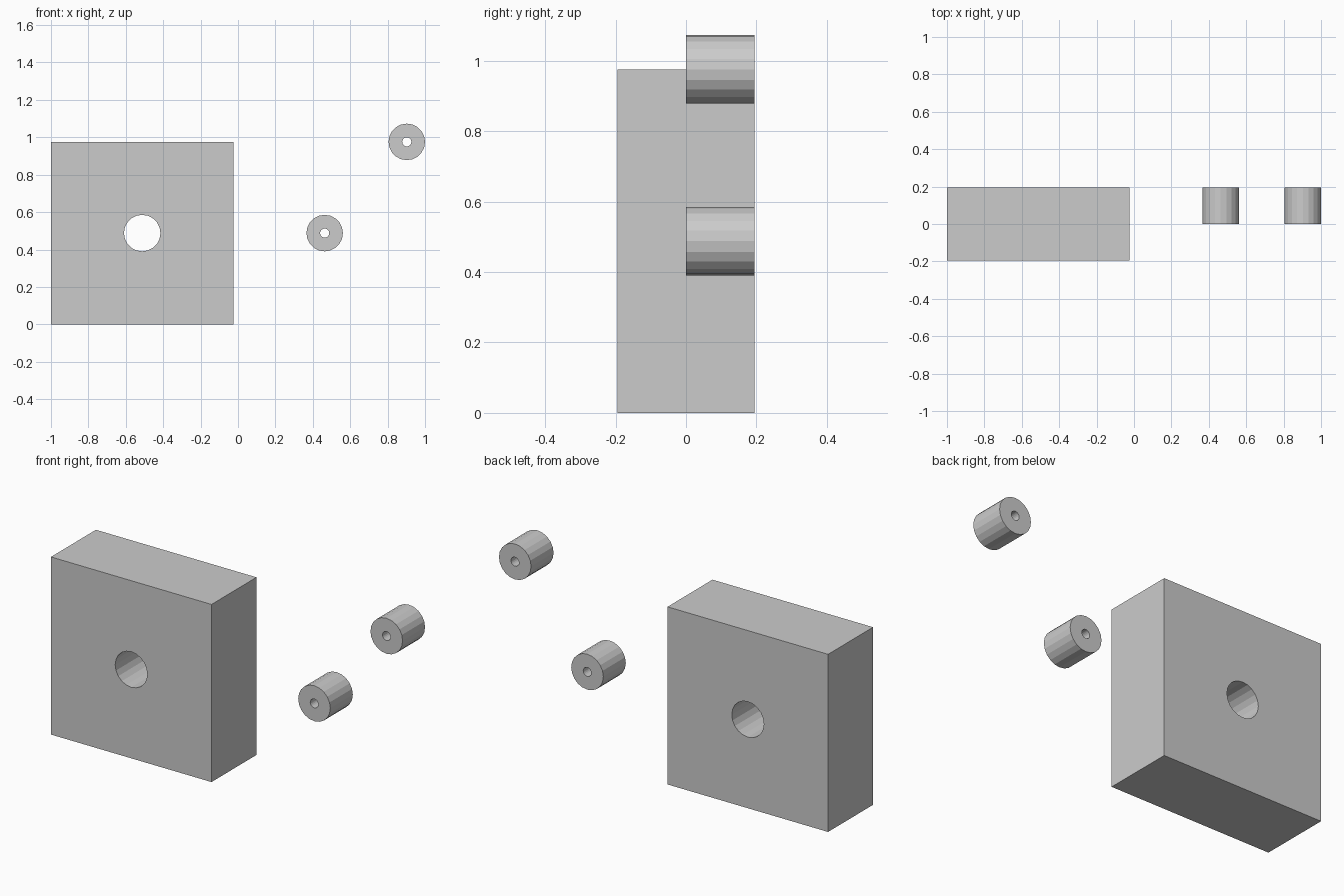
import bpy
import math

cube = bpy.data.objects.get("Cube")
if cube:
    bpy.data.objects.remove(cube, do_unlink=True)

U = 2 / 20.5   # design unit
SIDES = 20

grey = bpy.data.materials.new("plain grey")
grey.use_nodes = True
colour = (0.6, 0.6, 0.6, 1)
grey.diffuse_color = colour
grey.node_tree.nodes["Principled BSDF"].inputs["Base Color"].default_value = colour


def cylinder(name, x, y, z, radius, depth):
    """Cylinder lying along the y axis."""
    bpy.ops.mesh.primitive_cylinder_add(
        vertices=SIDES, radius=radius, depth=depth,
        location=(x, y, z), rotation=(math.pi / 2, 0, 0))
    obj = bpy.context.object
    obj.name = name
    obj.data.materials.append(grey)
    return obj


def bore(obj, radius):
    """Cut a round hole right through the part along y."""
    x, y, z = obj.location
    cutter = cylinder(obj.name + "_cutter", x, y, z, radius, 6 * U)
    mod = obj.modifiers.new("bore", 'BOOLEAN')
    mod.operation = 'DIFFERENCE'
    mod.solver = 'EXACT'
    mod.object = cutter
    bpy.context.view_layer.objects.active = obj
    bpy.ops.object.modifier_apply(modifier=mod.name)
    bpy.data.objects.remove(cutter, do_unlink=True)


# Square block with a central hole
bpy.ops.mesh.primitive_cube_add(size=1, location=(-1 + 5 * U, 0, 5 * U))
block = bpy.context.object
block.name = "block"
block.scale = (10 * U, 4 * U, 10 * U)
bpy.ops.object.transform_apply(location=False, rotation=False, scale=True)
block.data.materials.append(grey)
bore(block, U)

# Two loose bushings beside the block
for name, x, z in (("lower_bushing", 1 - 5.5 * U, 5 * U),
                   ("upper_bushing", 1 - U, 10 * U)):
    bore(cylinder(name, x, U, z, U, 2 * U), 0.25 * U)
